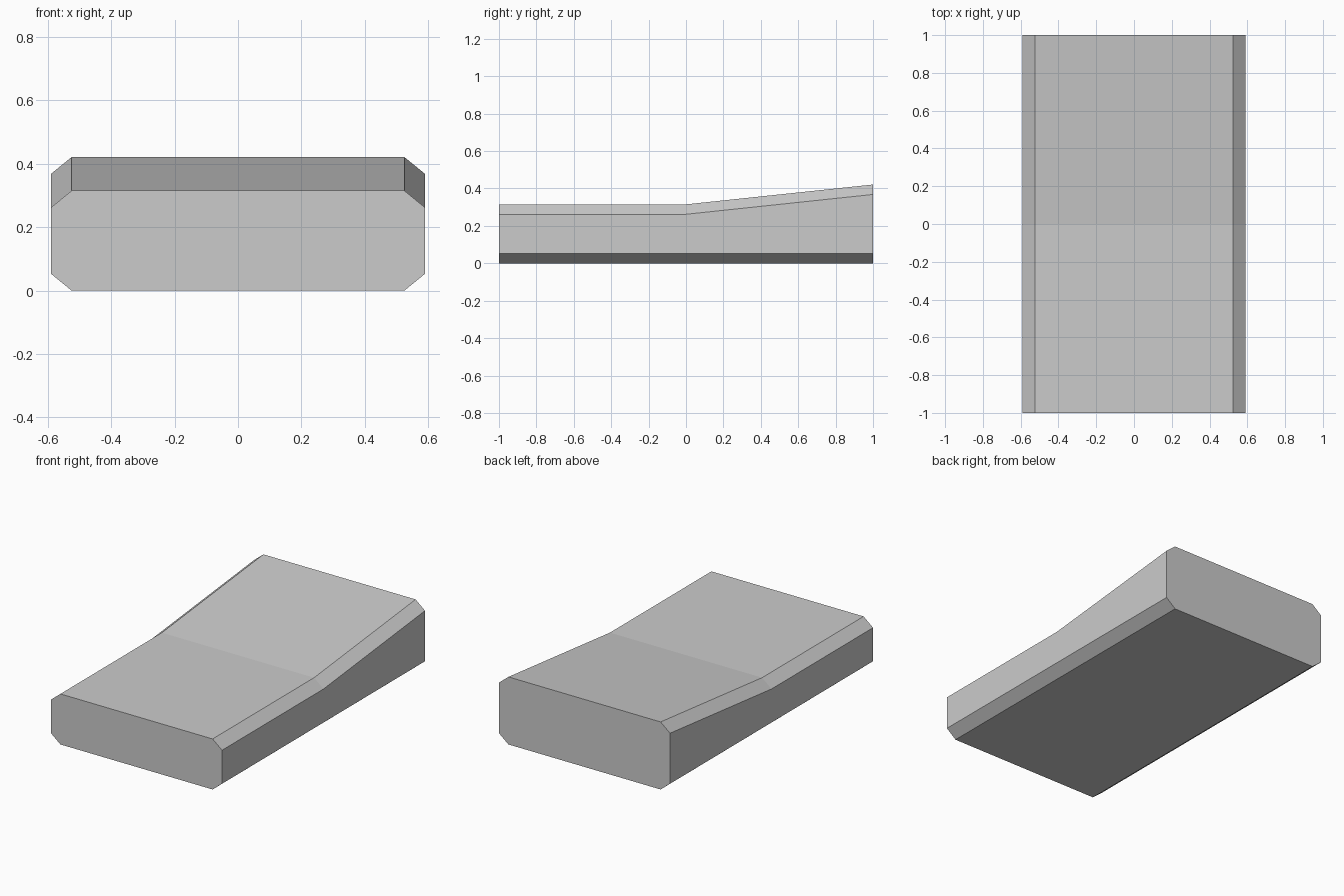
import bpy
import bmesh

cube = bpy.data.objects.get("Cube")
if cube:
    bpy.data.objects.remove(cube, do_unlink=True)

# Plain grey material
GREY = (0.6, 0.6, 0.6, 1.0)
grey = bpy.data.materials.new("plain grey")
grey.use_nodes = True
grey.diffuse_color = GREY
grey.node_tree.nodes["Principled BSDF"].inputs["Base Color"].default_value = GREY

HALF_WIDTH, CHAMFER_X, CHAMFER_Z = 0.59, 0.065, 0.053


def section(bm, y, height):
    """Chamfered rectangle across the block, resting on the ground."""
    inner = HALF_WIDTH - CHAMFER_X
    right = [(inner, 0), (HALF_WIDTH, CHAMFER_Z),
             (HALF_WIDTH, height - CHAMFER_Z), (inner, height)]
    left = [(-x, z) for x, z in reversed(right)]
    return [bm.verts.new((x, y, z)) for x, z in right + left]


# Block: level front half, ramp rising to the back
bm = bmesh.new()
rings = [section(bm, y, h) for y, h in ((-1, 0.315), (0, 0.315), (1, 0.421))]
for a, b in zip(rings, rings[1:]):
    for i in range(len(a)):
        j = (i + 1) % len(a)
        bm.faces.new((a[i], a[j], b[j], b[i]))
bm.faces.new(rings[0])
bm.faces.new(rings[-1])
bmesh.ops.recalc_face_normals(bm, faces=bm.faces)

mesh = bpy.data.meshes.new("ramp_block")
bm.to_mesh(mesh)
bm.free()
mesh.materials.append(grey)
block = bpy.data.objects.new("ramp_block", mesh)
bpy.context.collection.objects.link(block)
